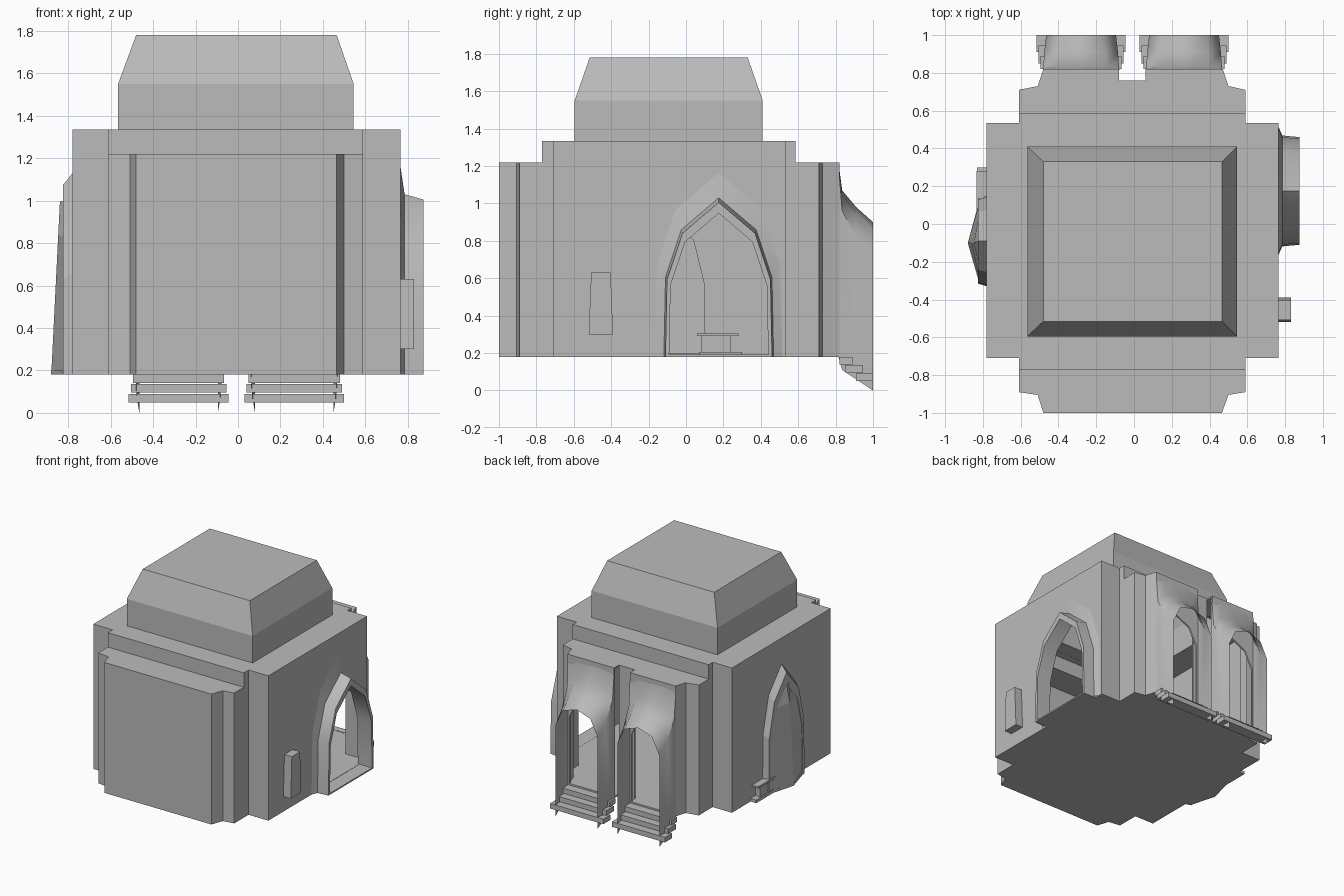
import bpy, bmesh

cube = bpy.data.objects.get("Cube")
if cube:
    bpy.data.objects.remove(cube, do_unlink=True)

stone = bpy.data.materials.new("grey stone")
stone.use_nodes = True
grey = (0.5, 0.5, 0.5, 1)
stone.diffuse_color = grey
stone.node_tree.nodes["Principled BSDF"].inputs["Base Color"].default_value = grey
BASE = 0.18


def loft(name, sections, solid=False, smooth=False):
    """Skin a row of sections; solid closes the rings and caps the ends."""
    bm = bmesh.new()
    rows = [[bm.verts.new(p) for p in s] for s in sections]
    n = len(rows[0])
    for a, b in zip(rows, rows[1:]):
        for i in range(n if solid else n - 1):
            j = (i + 1) % n
            bm.faces.new((a[i], a[j], b[j], b[i]))
    if solid:
        bm.faces.new(rows[0])
        bm.faces.new(rows[-1])
    bmesh.ops.remove_doubles(bm, verts=bm.verts, dist=0.0001)
    bmesh.ops.recalc_face_normals(bm, faces=bm.faces)
    mesh = bpy.data.meshes.new(name)
    bm.to_mesh(mesh)
    bm.free()
    mesh.materials.append(stone)
    ob = bpy.data.objects.new(name, mesh)
    bpy.context.collection.objects.link(ob)
    if smooth:
        bpy.ops.object.select_all(action='DESELECT')
        ob.select_set(True)
        bpy.context.view_layer.objects.active = ob
        bpy.ops.object.shade_smooth_by_angle(angle=0.8)
    return ob


def prism(name, outline, z0, z1):
    return loft(name, [[(x, y, z) for x, y in outline] for z in (z0, z1)], True)


def rect(x0, x1, y0, y1):
    return [(x0, y0), (x1, y0), (x1, y1), (x0, y1)]


def box(name, x0, x1, y0, y1, z0, z1):
    return prism(name, rect(x0, x1, y0, y1), z0, z1)


def combine(target, tool, operation):
    mod = target.modifiers.new("combine", 'BOOLEAN')
    mod.operation, mod.solver, mod.object = operation, 'EXACT', tool
    bpy.context.view_layer.objects.active = target
    bpy.ops.object.modifier_apply(modifier=mod.name)
    bpy.data.objects.remove(tool, do_unlink=True)


def shrink(outline):
    return [(x * 0.985, (y + 0.09) * 0.985 - 0.09) for x, y in outline]


# Hall volumes: wide block, raised cross arm, lower stepped arm, tapered roof
wide = rect(-0.78, 0.765, -0.71, 0.535)
raised = rect(-0.61, 0.59, -0.77, 0.585)
stepped = [(-0.61, -0.89), (-0.51, -0.905), (-0.48, -1), (0.465, -1),
           (0.5, -0.905), (0.59, -0.89), (0.59, 0.71), (0.5, 0.73),
           (0.47, 0.82), (0.06, 0.82), (0.06, 0.76), (-0.08, 0.76),
           (-0.08, 0.82), (-0.48, 0.82), (-0.51, 0.73), (-0.61, 0.71)]
eave = rect(-0.565, 0.545, -0.595, 0.41)
crown = rect(-0.48, 0.465, -0.515, 0.33)


def roof(name, fit, low, drop):
    levels = ((eave, low), (eave, 1.55), (crown, 1.78 - drop))
    return loft(name, [[(x, y, z) for x, y in fit(o)] for o, z in levels], True)


hall = prism("hall", wide, BASE, 1.335)
combine(hall, prism("arm", raised, BASE, 1.335), 'UNION')
combine(hall, prism("arm", stepped, BASE, 1.22), 'UNION')
combine(hall, roof("roof", list, 1.3, 0), 'UNION')
# Hollow interior
for outline, top in ((wide, 1.323), (raised, 1.322), (stepped, 1.208)):
    combine(hall, prism("void", shrink(outline), 0.192, top), 'DIFFERENCE')
combine(hall, roof("void", shrink, 1.2, 0.012), 'DIFFERENCE')

POINTED = [(-1, 0), (-0.97, 0.5), (-0.68, 0.8), (0, 1),
           (0.68, 0.8), (0.97, 0.5), (1, 0)]


def arch(x, scale, centre, half, rise, base=BASE):
    return [(x, centre + u * half * scale, base + v * rise * scale) for u, v in POINTED]


# Open pointed doorway on the left side
door = (0.175, 0.285, 0.825)
combine(hall, loft("cut", [arch(x, 0.93, *door, 0.193) for x in (0.7, 0.85)], True), 'DIFFERENCE')
loft("doorway_frame", [arch(x, s, *door) for x, s in
     ((0.764, 1.2), (0.785, 1.03), (0.875, 1), (0.875, 0.93), (0.75, 0.93))], smooth=True)
box("doorway_floor", 0.755, 0.875, -0.11, 0.46, BASE, 0.191)

# Bulging pointed bay on the right side
bay = (-0.09, 0.24, 0.95)
combine(hall, loft("cut", [arch(x, 0.8, *bay, 0.193) for x in (-0.85, -0.7)], True), 'DIFFERENCE')
loft("bay_frame", [arch(x, s, *bay) for x, s in
     ((-0.779, 1), (-0.825, 0.94), (-0.825, 0.84), (-0.77, 0.82))])
rim = arch(-0.82, 0.86, *bay)
ridge = [(-0.88 + 0.05 * (z - BASE), -0.1, z) for x, y, z in rim]
loft("bay_canopy", [rim, ridge])
prism("bay_floor", [(-0.77, -0.32), (-0.82, -0.31), (-0.88, -0.1),
                    (-0.82, 0.12), (-0.77, 0.16)], BASE, 0.2)

# Small pedestal beside the bay
box("pedestal_foot", -0.83, -0.69, 0.07, 0.3, BASE, 0.205)
box("pedestal_body", -0.82, -0.72, 0.08, 0.24, 0.205, 0.29)
box("pedestal_cap", -0.835, -0.7, 0.06, 0.28, 0.29, 0.305)

# Projecting window box, tapered to the top
loft("window_box", [[(x, y, z) for x, y in rect(0.76, 0.83, -0.455 - w, -0.455 + w)]
     for w, z in ((0.065, 0.3), (0.052, 0.63))], True)


# Two rear porches with steps
def porch_section(c, y, half, base, spring, shoulder, top):
    shape = [(-1, base), (-1, spring), (-0.65, shoulder), (0, top),
             (0.65, shoulder), (1, spring), (1, base)]
    return [(c + u * half, y, z) for u, z in shape]


for side, c in (("right", -0.28), ("left", 0.265)):
    combine(hall, loft("cut", [porch_section(c, y, 0.188, 0.193, 0.73, 0.86, 0.92)
                               for y in (0.74, 0.9)], True), 'DIFFERENCE')
    loft(side + "_porch", [
        porch_section(c, 0.815, 0.203, BASE, 1.21, 1.22, 1.22),
        porch_section(c, 0.835, 0.2, 0.11, 0.96, 1.05, 1.07),
        porch_section(c, 0.91, 0.195, 0.06, 0.82, 0.95, 0.98),
        porch_section(c, 1.0, 0.185, 0, 0.73, 0.86, 0.9)], smooth=True)
    for i, (y0, y1, z) in enumerate(((0.82, 0.89, 0.14), (0.85, 0.945, 0.095), (0.91, 1.0, 0.05))):
        w = 0.215 + 0.01 * i
        box(f"{side}_step_{i + 1}", c - w, c + w, y0, y1, z, z + 0.04)
